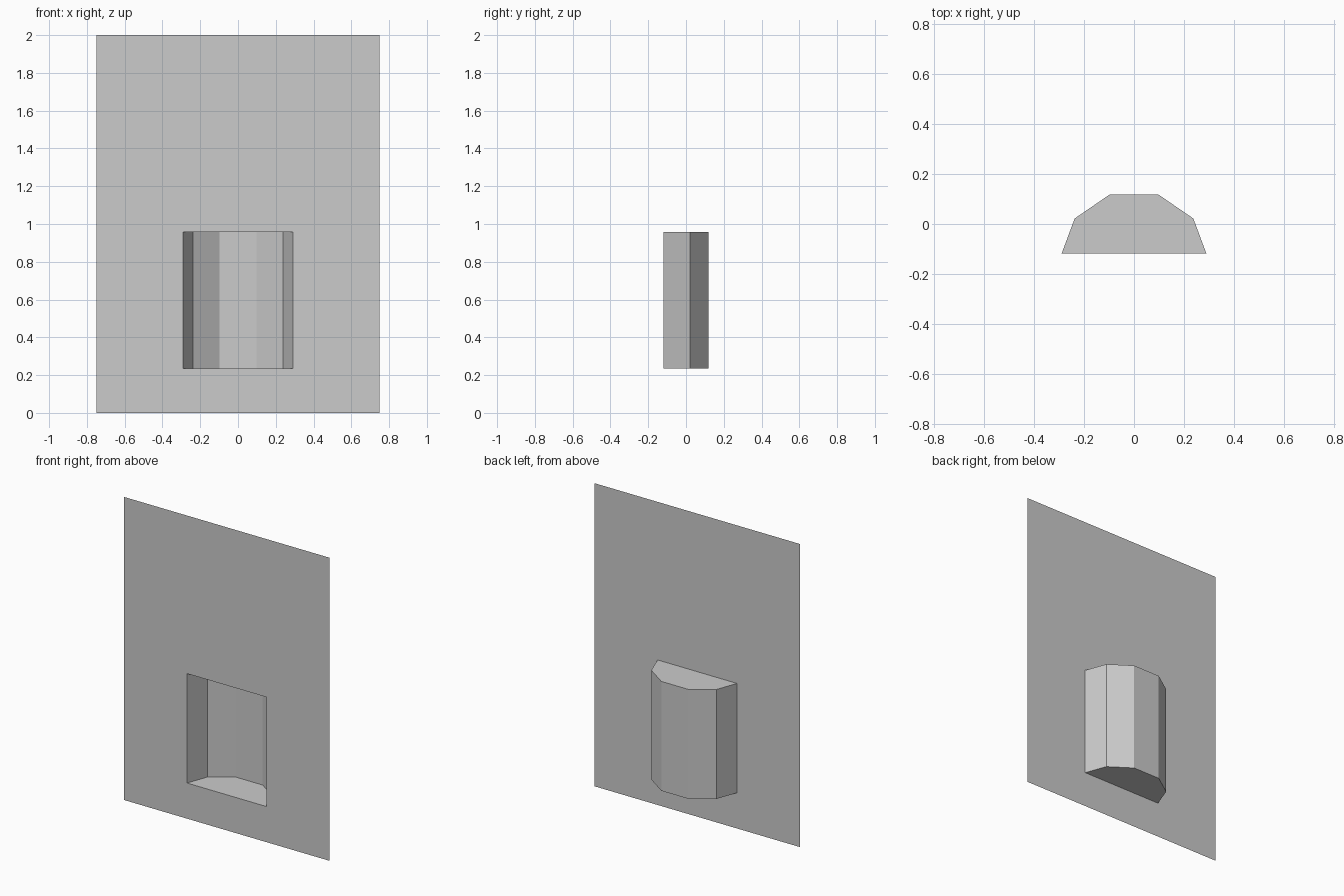
import bpy
import bmesh

cube = bpy.data.objects.get("Cube")
if cube:
    bpy.data.objects.remove(cube, do_unlink=True)

# Single plain grey
GREY = (0.6, 0.6, 0.6, 1.0)
grey = bpy.data.materials.new("plain_grey")
grey.use_nodes = True
grey.diffuse_color = GREY
bsdf = next(n for n in grey.node_tree.nodes if n.type == 'BSDF_PRINCIPLED')
bsdf.inputs["Base Color"].default_value = GREY

FRONT, BACK = -0.118, 0.118
HALF_WIDTH, HEIGHT = 0.75, 2.0
OPENING, SILL, HEAD = 0.29, 0.235, 0.957


def finish(name, bm):
    mesh = bpy.data.meshes.new(name)
    bm.to_mesh(mesh)
    bm.free()
    mesh.materials.append(grey)
    obj = bpy.data.objects.new(name, mesh)
    bpy.context.collection.objects.link(obj)
    return obj


def rectangle(bm, half, low, high):
    corners = ((-half, low), (half, low), (half, high), (-half, high))
    return [bm.verts.new((x, FRONT, z)) for x, z in corners]


# Wall panel: a thin sheet with a rectangular opening
bm = bmesh.new()
outer = rectangle(bm, HALF_WIDTH, 0, HEIGHT)
inner = rectangle(bm, OPENING, SILL, HEAD)
for i in range(4):
    j = (i + 1) % 4
    bm.faces.new((outer[i], outer[j], inner[j], inner[i]))
finish("wall_panel", bm)

# Niche: faceted recess behind the opening, with floor and ceiling
half_profile = [(OPENING, FRONT), (0.238, 0.022), (0.098, BACK)]
profile = [(-x, y) for x, y in half_profile] + half_profile[::-1]
bm = bmesh.new()
low = [bm.verts.new((x, y, SILL)) for x, y in profile]
high = [bm.verts.new((x, y, HEAD)) for x, y in profile]
for i in range(len(profile) - 1):
    bm.faces.new((low[i], low[i + 1], high[i + 1], high[i]))
bm.faces.new(low[::-1])
bm.faces.new(high)
finish("niche_recess", bm)
